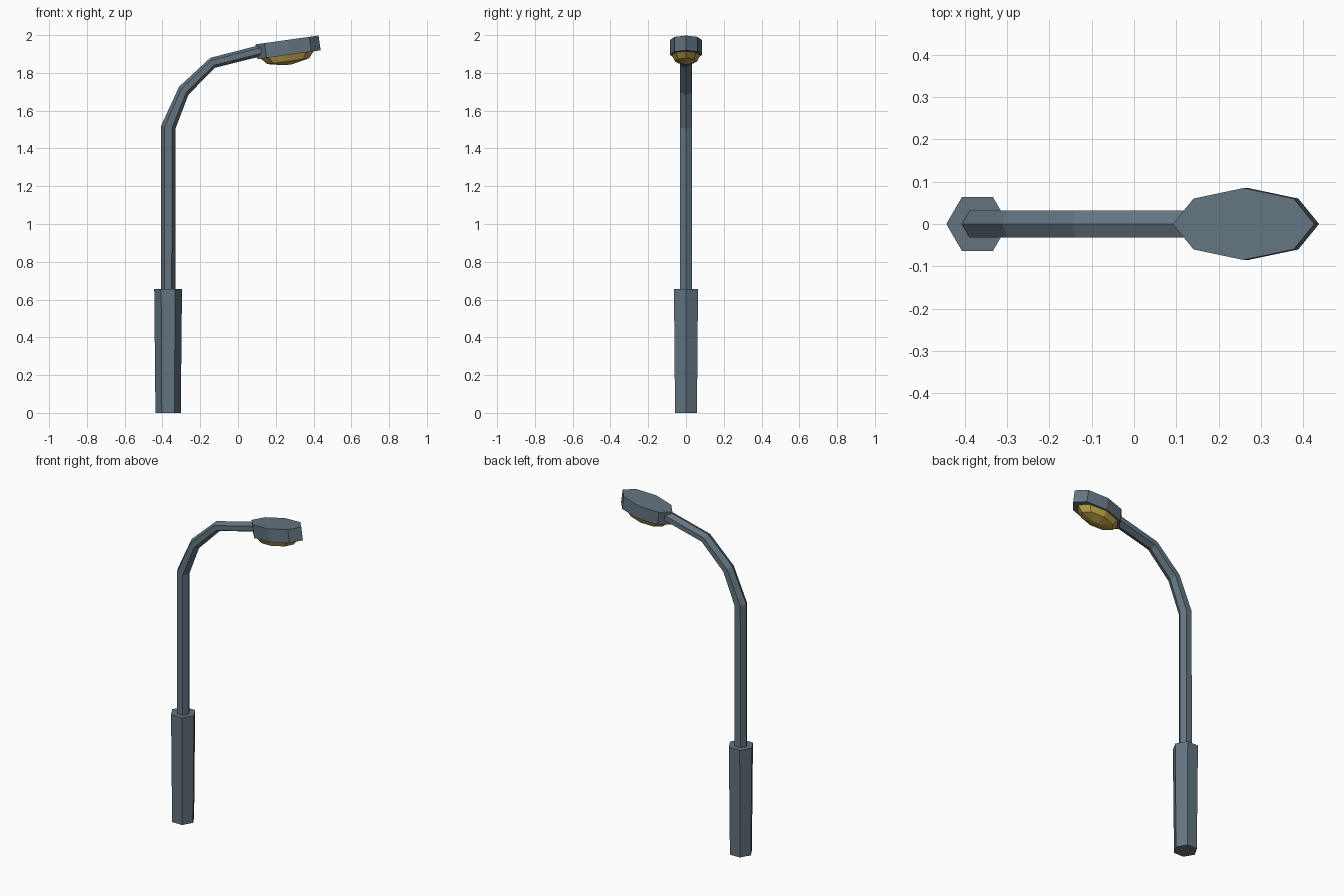
import bpy
import bmesh
import math
from mathutils import Vector, Matrix

if "Cube" in bpy.data.objects:
    bpy.data.objects.remove(bpy.data.objects["Cube"])


def material(name, rgb):
    m = bpy.data.materials.new(name)
    m.diffuse_color = (*rgb, 1)
    m.use_nodes = True
    m.node_tree.nodes["Principled BSDF"].inputs["Base Color"].default_value = m.diffuse_color
    return m


slate = material("slate metal", (0.125, 0.175, 0.215))
amber = material("amber glass", (0.50, 0.35, 0.06))


def ring(centre, u, v, sides):
    """Points of an ellipse with half axes u and v."""
    return [Vector(centre) + Vector(u) * math.cos(a) + Vector(v) * math.sin(a)
            for a in (2 * math.pi * i / sides for i in range(sides))]


def loft(name, rings, mat, matrix=Matrix()):
    """Skin a row of rings and cap both ends."""
    bm = bmesh.new()
    rows = [[bm.verts.new(matrix @ p) for p in r] for r in rings]
    n = len(rows[0])
    for a, b in zip(rows, rows[1:]):
        for i in range(n):
            j = (i + 1) % n
            bm.faces.new((a[i], a[j], b[j], b[i]))
    bm.faces.new(rows[0][::-1])
    bm.faces.new(rows[-1])
    bmesh.ops.remove_doubles(bm, verts=bm.verts, dist=1e-5)
    bmesh.ops.recalc_face_normals(bm, faces=bm.faces)
    me = bpy.data.meshes.new(name)
    bm.to_mesh(me)
    bm.free()
    me.materials.append(mat)
    ob = bpy.data.objects.new(name, me)
    bpy.context.collection.objects.link(ob)
    return ob


# Hexagonal base sleeve, slightly wider at the top
loft("base_sleeve", [ring((-0.37, 0, z), (r, 0, 0), (0, r, 0), 6)
                     for z, r in ((0, 0.067), (0.655, 0.0735))], slate)

# Hexagonal pole and bent arm: outer and inner ridge points (x, z)
sections = [((-0.408, 0.60), (-0.332, 0.60)),
            ((-0.407, 1.52), (-0.331, 1.505)),
            ((-0.312, 1.727), (-0.262, 1.685)),
            ((-0.146, 1.880), (-0.122, 1.827)),
            ((0.135, 1.952), (0.147, 1.894))]
rings = []
for (ox, oz), (ix, iz) in sections:
    mid = ((ox + ix) / 2, 0, (oz + iz) / 2)
    half = ((ox - ix) / 2, 0, (oz - iz) / 2)
    rings.append(ring(mid, half, (0, 0.037, 0), 6))
loft("pole_arm", rings, slate)

# Lamp head: tilted elongated octagon, origin at the middle of its underside
tilt = Matrix.Translation((0.270, 0, 1.896)) @ Matrix.Rotation(-math.radians(8), 4, 'Y')
loft("lamp_head", [ring((0, 0, z), (0.169, 0, 0), (0, 0.085, 0), 8)
                   for z in (0, 0.079)], slate, tilt)

# Faceted glass dome below the head
loft("lamp_glass", [ring((-0.009, 0, z), (s, 0, 0), (0, s * 0.53, 0), 8)
                    for z, s in ((0.01, 0.143), (0, 0.141), (-0.033, 0.112), (-0.052, 0.02))],
     amber, tilt)
